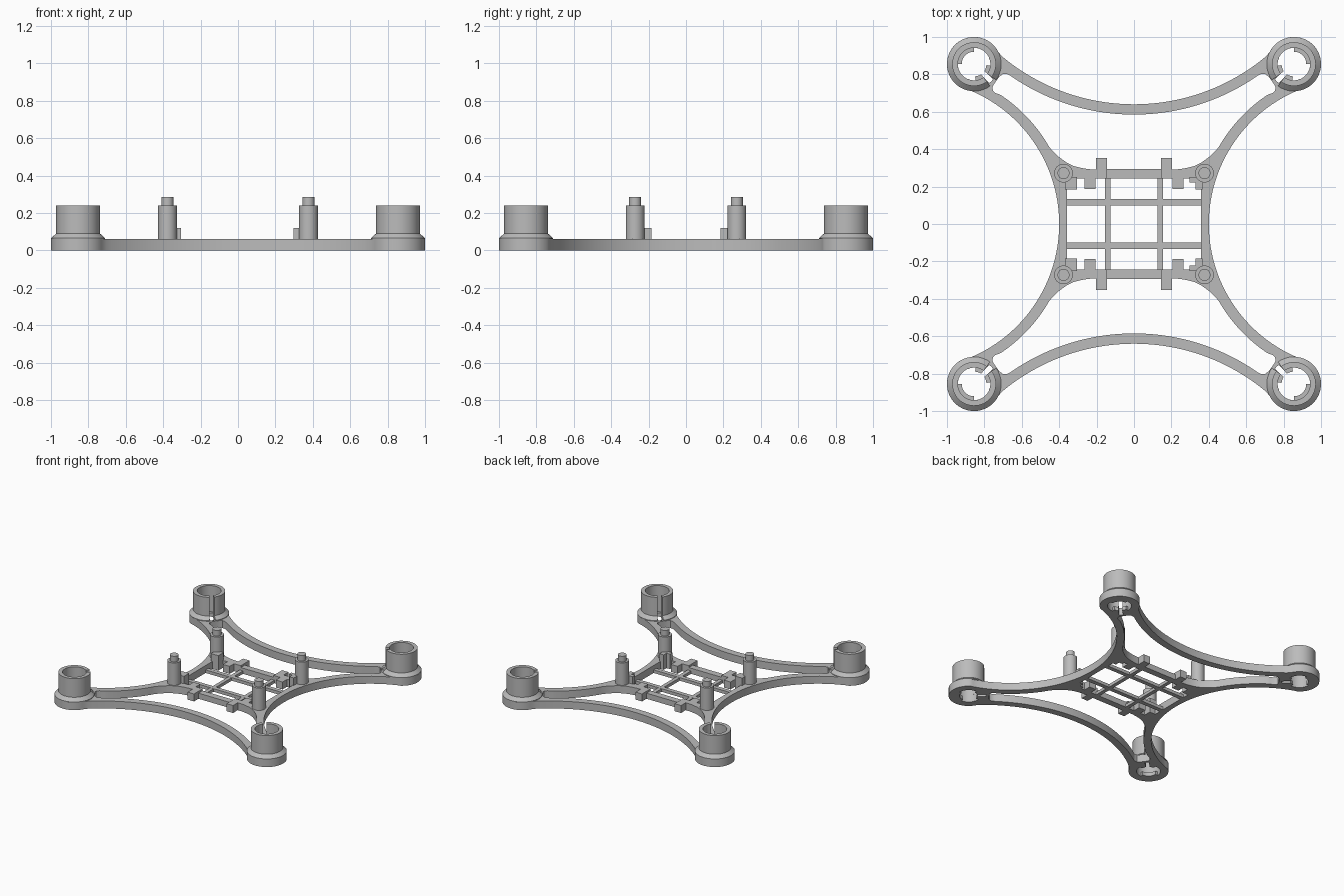
import bpy, bmesh
from math import cos, sin, radians

cube = bpy.data.objects.get("Cube")
if cube:
    bpy.data.objects.remove(cube)

grey = bpy.data.materials.new("light_grey_plastic")
grey.use_nodes = True
grey.diffuse_color = (0.5, 0.5, 0.5, 1)
grey.node_tree.nodes["Principled BSDF"].inputs["Base Color"].default_value = (0.5, 0.5, 0.5, 1)

THICK = 0.06
MOUNT = 0.855
HOLE = 0.087
CORNERS = [(sx, sy) for sx in (1, -1) for sy in (1, -1)]


def smooth(obj):
    bpy.ops.object.select_all(action='DESELECT')
    obj.select_set(True)
    bpy.context.view_layer.objects.active = obj
    bpy.ops.object.shade_smooth_by_angle(angle=radians(30))


def finish(name, bm):
    bmesh.ops.recalc_face_normals(bm, faces=bm.faces)
    mesh = bpy.data.meshes.new(name)
    bm.to_mesh(mesh)
    bm.free()
    obj = bpy.data.objects.new(name, mesh)
    bpy.context.collection.objects.link(obj)
    mesh.materials.append(grey)
    smooth(obj)
    return obj


def box(name, x0, x1, y0, y1, z1, z0=0):
    bm = bmesh.new()
    bmesh.ops.create_cube(bm, size=1)
    for v in bm.verts:
        v.co = (x1 if v.co.x > 0 else x0, y1 if v.co.y > 0 else y0, z1 if v.co.z > 0 else z0)
    return finish(name, bm)


def arc(cx, cy, r, a0, a1, n):
    angles = [radians(a0 + (a1 - a0) * i / n) for i in range(n + 1)]
    return [(cx + r * cos(a), cy + r * sin(a)) for a in angles]


def sweep(name, profile, cx, cy, a0, a1, n, sx=1, sy=1):
    """Revolve a closed (radius, z) profile through part of a turn, capping the ends."""
    bm = bmesh.new()
    full = abs(a1 - a0) >= 360
    rings = []
    for i in range(n if full else n + 1):
        a = radians(a0 + (a1 - a0) * i / n)
        rings.append([bm.verts.new((sx * (cx + r * cos(a)), sy * (cy + r * sin(a)), z))
                      for r, z in profile])
    pairs = list(zip(rings, rings[1:])) + ([(rings[-1], rings[0])] if full else [])
    m = len(profile)
    for p, q in pairs:
        for k in range(m):
            bm.faces.new((p[k], p[(k + 1) % m], q[(k + 1) % m], q[k]))
    if not full:
        bm.faces.new(rings[0])
        bm.faces.new(rings[-1])
    return finish(name, bm)


def mirror_quarter(q):
    """Close a contour from its quarter, running from the x axis to the y axis."""
    left = [(-x, y) for x, y in reversed(q)]
    half = q + left[1:]
    return half + [(x, -y) for x, y in reversed(half)][1:-1]


# Frame plate: outer contour, one large opening, four slotted mount holes
outer = (arc(1.174, 0, 0.774, 180, 109.4, 24)
         + arc(MOUNT, MOUNT, 0.145, -63.6, 153.6, 36)[1:]
         + arc(0, 1.74, 1.10, -48.4, -90, 24)[1:])
corner = [(0.357, 0), (0.357, 0.243), (0.17, 0.243), (0.17, 0.29), (0.2, 0.291),
          (0.24, 0.293), (0.28, 0.299), (0.32, 0.309), (0.36, 0.328), (0.41, 0.365)]
slot_end = [(0.74, 0.70), (0.754, 0.713), (0.758, 0.73), (0.748, 0.748), (0.735, 0.767),
            (0.72, 0.788), (0.70, 0.802), (0.68, 0.802)]
inner = (corner + arc(1.174, 0, 0.83, 150.4, 123.8, 18) + slot_end
         + arc(0, 1.74, 1.155, -55.2, -90, 24))
contours = [mirror_quarter(outer), mirror_quarter(inner)]
hole = arc(MOUNT, MOUNT, HOLE, -125, 215, 40) + arc(MOUNT, MOUNT, 0.13, 219, 231, 2)
contours += [[(sx * x, sy * y) for x, y in hole] for sx, sy in CORNERS]

curve = bpy.data.curves.new("frame_plate", 'CURVE')
curve.dimensions = '2D'
curve.fill_mode = 'BOTH'
curve.extrude = THICK / 2
for pts in contours:
    spline = curve.splines.new('POLY')
    spline.points.add(len(pts) - 1)
    for p, (x, y) in zip(spline.points, pts):
        p.co = (x, y, 0, 1)
    spline.use_cyclic_u = True
plate = bpy.data.objects.new("frame_plate", curve)
bpy.context.collection.objects.link(plate)
curve.materials.append(grey)
plate.location.z = THICK / 2
bpy.ops.object.select_all(action='DESELECT')
plate.select_set(True)
bpy.context.view_layer.objects.active = plate
bpy.ops.object.convert(target='MESH')
smooth(bpy.context.view_layer.objects.active)

# Motor mounts: split sleeve with flared foot, and inner ledges
sleeve = [(HOLE, THICK), (0.145, THICK), (0.145, 0.065), (0.117, 0.09), (0.117, 0.24), (HOLE, 0.24)]
ledge = [(0.066, 0), (HOLE + 0.002, 0), (HOLE + 0.002, 0.03), (0.066, 0.03)]
for sx, sy in CORNERS:
    sweep("motor_sleeve", sleeve, MOUNT, MOUNT, -126, 216, 48, sx, sy)
    for a0, a1 in ((0, 90), (-125, -95), (185, 215)):
        sweep("motor_ledge", ledge, MOUNT, MOUNT, a0, a1, 12, sx, sy)

# Standoff posts with a narrower pin on top
post = [(0.001, 0), (0.05, 0), (0.05, 0.24), (0.032, 0.24), (0.032, 0.285), (0.001, 0.285)]
for sx, sy in CORNERS:
    sweep("standoff_post", post, 0.377, 0.272, 0, 360, 32, sx, sy)


def mirrored_box(name, x0, x1, y0, y1, z1, sx, sy):
    xs, ys = sorted((sx * x0, sx * x1)), sorted((sy * y0, sy * y1))
    box(name, *xs, *ys, z1)


# Tabs on the cross bars and board stops beside the posts
for sx, sy in CORNERS:
    mirrored_box("outer_tab", 0.145, 0.202, 0.243, 0.352, THICK, sx, sy)
    mirrored_box("inner_tab", 0.205, 0.265, 0.187, 0.25, THICK, sx, sy)
    if sx < 0:
        mirrored_box("board_stop", 0.305, 0.37, 0.185, 0.25, 0.12, sx, sy)
    else:
        mirrored_box("board_stop", 0.328, 0.366, 0.185, 0.25, 0.12, sx, sy)
        mirrored_box("board_stop_lip", 0.297, 0.33, 0.222, 0.252, 0.12, sx, sy)

# Cross bars and thin lattice slats
for s in (1, -1):
    mirrored_box("cross_bar", -0.16, 0.16, 0.243, 0.295, 0.045, 1, s)
    mirrored_box("long_slat", -0.36, 0.36, 0.099, 0.133, 0.025, 1, s)
    mirrored_box("short_slat", 0.125, 0.155, -0.25, 0.25, 0.024, s, 1)
